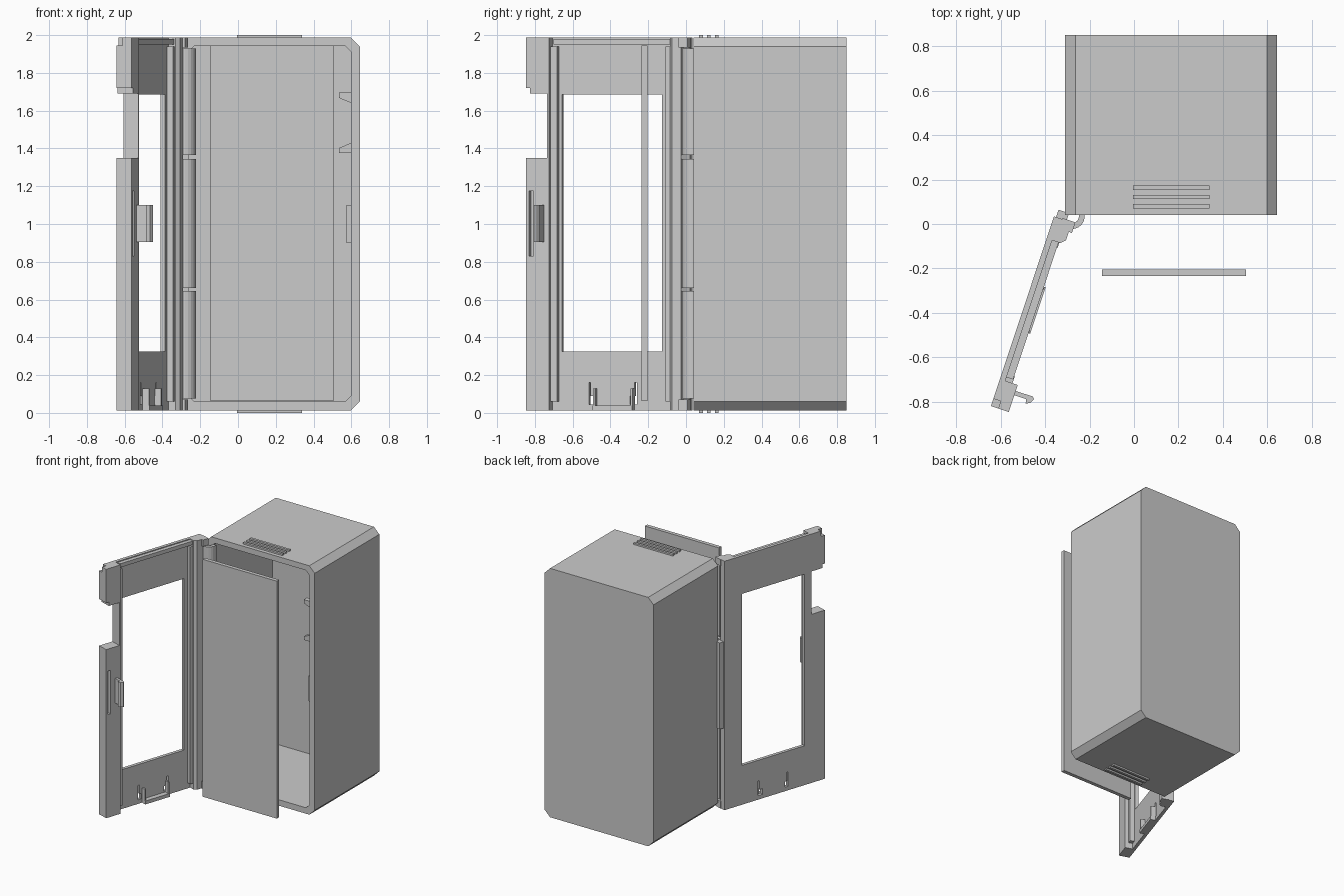
import bpy
from math import radians, cos, sin
from mathutils import Matrix

if "Cube" in bpy.data.objects:
    bpy.data.objects.remove(bpy.data.objects["Cube"], do_unlink=True)

GRAY = (0.6, 0.6, 0.6, 1)
mat = bpy.data.materials.new("plain gray")
mat.use_nodes = True
mat.diffuse_color = GRAY
mat.node_tree.nodes["Principled BSDF"].inputs["Base Color"].default_value = GRAY

# Door frame: local x runs from hinge to free edge, local y points to the inner face
DOOR = Matrix.Translation((-0.365, 0.02, 0)) @ Matrix.Rotation(radians(-108.4), 4, 'Z')
HOUSE = Matrix.Identity(4)


def prism(name, pts, axis, lo, hi, frame=HOUSE):
    """Extrude a flat outline along 'y' or 'z' from lo to hi."""
    def place(p, h):
        return (p[0], h, p[1]) if axis == 'y' else (p[0], p[1], h)
    n = len(pts)
    verts = [place(p, lo) for p in pts] + [place(p, hi) for p in pts]
    faces = [tuple(range(n)), tuple(range(2 * n - 1, n - 1, -1))]
    faces += [(i, i + n, (i + 1) % n + n, (i + 1) % n) for i in range(n)]
    mesh = bpy.data.meshes.new(name)
    mesh.from_pydata(verts, [], faces)
    area = sum(pts[i - 1][0] * pts[i][1] - pts[i][0] * pts[i - 1][1] for i in range(n))
    if (area > 0) == (axis == 'z'):
        mesh.flip_normals()
    mesh.materials.append(mat)
    obj = bpy.data.objects.new(name, mesh)
    bpy.context.collection.objects.link(obj)
    obj.matrix_world = frame
    return obj


def box(name, x, y, z, frame=HOUSE):
    pts = [(x[0], y[0]), (x[1], y[0]), (x[1], y[1]), (x[0], y[1])]
    return prism(name, pts, 'z', z[0], z[1], frame)


def cut(target, cutters):
    """Subtract the cutters, then remove them."""
    for c in cutters:
        m = target.modifiers.new("cut", 'BOOLEAN')
        m.object, m.solver = c, 'EXACT'
        bpy.context.view_layer.objects.active = target
        bpy.ops.object.modifier_apply(modifier=m.name)
        bpy.data.objects.remove(c, do_unlink=True)


def octagon(x0, x1, z0, z1, c):
    return [(x0 + c, z0), (x1 - c, z0), (x1, z0 + c), (x1, z1 - c),
            (x1 - c, z1), (x0 + c, z1), (x0, z1 - c), (x0, z0 + c)]


def arc(cx, cy, r_in, r_out, a0, a1, steps=8):
    ang = [radians(a0 + (a1 - a0) * i / steps) for i in range(steps + 1)]
    outer = [(cx + r_out * cos(a), cy + r_out * sin(a)) for a in ang]
    return outer + [(cx + r_in * cos(a), cy + r_in * sin(a)) for a in reversed(ang)]


# Chamfered housing, open at the front
housing = prism("housing", octagon(-0.31, 0.645, 0.013, 1.987, 0.047), 'y', 0.04, 0.85)
cut(housing, [prism("hollow", octagon(-0.262, 0.598, 0.06, 1.943, 0.03), 'y', 0, 0.805),
              box("catch_recess", (0.58, 0.61), (0.06, 0.1), (1.43, 1.64))])

# Vent ribs on top and bottom
for i in range(3):
    y = 0.07 + i * 0.042
    for side, z in (("top", (1.98, 2.0)), ("bottom", (0, 0.02))):
        box(f"{side}_vent_rib_{i + 1}", (-0.005, 0.34), (y, y + 0.019), z)

# Catches on the inner left wall
for side, a, b in (("upper", 1.695, 1.64), ("lower", 1.375, 1.43)):
    mid = (a + b) / 2
    prism(f"{side}_catch", [(0.6, a), (0.535, a), (0.535, mid), (0.6, b)], 'y', 0.06, 0.1)
box("latch_catch", (0.575, 0.6), (0.06, 0.09), (0.9, 1.1))

# Loose inner plate
box("inner_plate", (-0.145, 0.505), (-0.235, -0.205), (0.062, 1.945))

# Hinge clips on the housing
for name, z in (("lower", (0.075, 0.645)), ("middle", (0.66, 1.345)), ("upper", (1.365, 1.93))):
    prism(f"{name}_hinge_clip", arc(-0.28, 0.035, 0.032, 0.058, -125, 12), 'z', *z)

# Door panel with window and clip slots
panel = box("door_panel", (0.0, 0.765), (0.0, 0.026), (0.013, 1.987), DOOR)
cutters = [box("window", (0.145, 0.705), (-0.1, 0.1), (0.325, 1.685), DOOR)]
for inner, outer in ((0.53, 0.555), (0.325, 0.285)):
    wide = sorted((inner, outer))
    slim = sorted((outer, outer + (inner - outer) * 0.4))
    cutters.append(box("slot", wide, (-0.1, 0.1), (0.045, 0.09), DOOR))
    cutters.append(box("slot_top", slim, (-0.1, 0.1), (0.08, 0.16), DOOR))
cut(panel, cutters)

# Ribs and ledge on the inner face of the door
box("door_top_rib", (0.08, 0.74), (0.024, 0.057), (1.95, 1.98), DOOR)
box("hinge_side_rib", (0.08, 0.115), (0.024, 0.06), (0.06, 1.94), DOOR)
box("free_side_rib", (0.722, 0.765), (0.024, 0.06), (0.06, 1.94), DOOR)
box("clip_ledge", (0.3, 0.52), (0.02, 0.065), (0.013, 0.04), DOOR)
for i, u in enumerate((0.3, 0.508)):
    box(f"clip_post_{i + 1}", (u, u + 0.012), (0.02, 0.06), (0.04, 0.13), DOOR)

# Thick free edge with a finger notch, edge slot and corner step
edge_outline = [(0.757, 0.013), (0.885, 0.013), (0.885, 1.35), (0.767, 1.35), (0.767, 1.69),
                (0.862, 1.69), (0.862, 1.72), (0.885, 1.72), (0.885, 1.987), (0.757, 1.987)]
edge = prism("door_free_edge", edge_outline, 'y', 0.0, 0.085, DOOR)
cut(edge, [box("edge_slot", (0.845, 0.87), (0.05, 0.1), (0.83, 1.175), DOOR),
           box("corner_step", (0.85, 0.9), (-0.01, 0.035), (1.945, 2.1), DOOR)])

# Latch hook
hook = [(0.785, 0.08), (0.805, 0.08), (0.805, 0.14), (0.825, 0.145),
        (0.815, 0.165), (0.795, 0.175), (0.785, 0.165)]
prism("latch_hook", hook, 'z', 0.905, 1.1, DOOR)

# Hinge post of the door
post = [(-0.015, 0.0), (0.09, 0.0), (0.09, 0.065), (0.07, 0.085),
        (0.02, 0.085), (0.0, 0.06), (-0.015, 0.045)]
prism("door_hinge_post", post, 'z', 0.013, 1.987, DOOR)
box("door_hinge_flange", (-0.05, 0.0), (0.01, 0.06), (0.66, 1.345), DOOR)
for name, z in (("lower", (0.013, 0.07)), ("upper", (1.935, 1.987))):
    box(f"{name}_hinge_cap", (-0.02, 0.03), (0.04, 0.1), z, DOOR)
